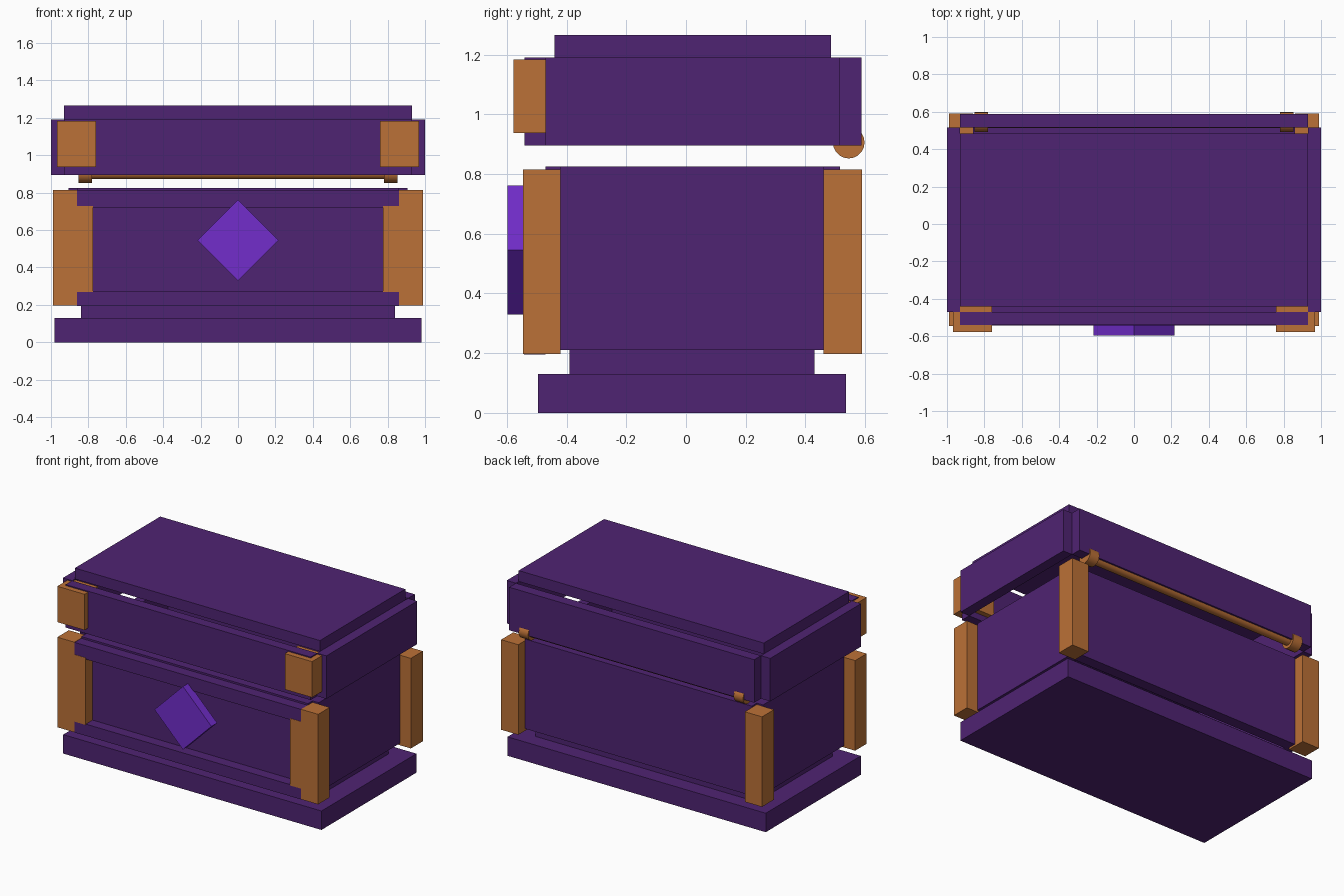
import bpy
import math

if "Cube" in bpy.data.objects:
    bpy.data.objects.remove(bpy.data.objects["Cube"])


def material(name, rgb):
    m = bpy.data.materials.new(name)
    m.diffuse_color = (*rgb, 1.0)
    m.use_nodes = True
    m.node_tree.nodes["Principled BSDF"].inputs["Base Color"].default_value = m.diffuse_color
    return m


PURPLE = material("dark purple", (0.078, 0.017, 0.170))
VIOLET = material("bright violet", (0.168, 0.026, 0.600))
COPPER = material("copper orange", (0.500, 0.165, 0.038))


def box(name, x, y, z, mat):
    """Box from (min, max) ranges on each axis."""
    bpy.ops.mesh.primitive_cube_add(size=1)
    ob = bpy.context.object
    ob.name = name
    for v in ob.data.vertices:
        v.co = [r[0] if c < 0 else r[1] for c, r in zip(v.co, (x, y, z))]
    ob.data.materials.append(mat)
    return ob


def pair(name, x, y, z, mat):
    """Box and its mirror image across x = 0."""
    box(name + "_right", x, y, z, mat)
    box(name + "_left", (-x[1], -x[0]), y, z, mat)


def bar(name, x, radius, sides=20):
    """Cylinder along x on the hinge axis."""
    bpy.ops.mesh.primitive_cylinder_add(
        vertices=sides, radius=radius, depth=x[1] - x[0],
        location=((x[0] + x[1]) / 2, 0.545, 0.905),
        rotation=(0, math.pi / 2, 0))
    ob = bpy.context.object
    ob.name = name
    ob.data.materials.append(COPPER)
    bpy.ops.object.shade_smooth_by_angle()


# Plinth and floor
box("plinth", (-0.98, 0.98), (-0.495, 0.535), (0, 0.13), PURPLE)
box("floor", (-0.84, 0.84), (-0.39, 0.43), (0.13, 0.21), PURPLE)

# Hollow chest body
box("body_front", (-0.86, 0.86), (-0.47, -0.40), (0.21, 0.825), PURPLE)
box("body_back", (-0.86, 0.86), (0.44, 0.515), (0.21, 0.825), PURPLE)
pair("body_side", (0.84, 0.907), (-0.42, 0.46), (0.21, 0.825), PURPLE)
box("upper_rail", (-0.86, 0.86), (-0.543, -0.47), (0.72, 0.813), PURPLE)
box("lower_rail", (-0.86, 0.86), (-0.543, -0.47), (0.195, 0.275), PURPLE)

# Corner posts, with inner trim on the front
pair("front_post", (0.86, 0.99), (-0.545, -0.42), (0.197, 0.815), COPPER)
pair("front_post_trim", (0.775, 0.86), (-0.545, -0.47), (0.27, 0.73), COPPER)
pair("back_post", (0.86, 0.99), (0.46, 0.59), (0.197, 0.815), COPPER)

# Diamond clasp
gem = box("diamond_clasp", (-0.153, 0.153), (-0.597, -0.535), (-0.153, 0.153), VIOLET)
gem.location.z = 0.545
gem.rotation_euler.y = math.pi / 4

# Lid: open frame of panels with a slab on top
box("lid_front", (-0.93, 0.93), (-0.54, -0.47), (0.895, 1.19), PURPLE)
box("lid_back", (-0.93, 0.93), (0.515, 0.588), (0.895, 1.19), PURPLE)
pair("lid_side", (0.93, 1.0), (-0.47, 0.515), (0.895, 1.19), PURPLE)
box("lid_top", (-0.93, 0.93), (-0.44, 0.485), (1.19, 1.265), PURPLE)
pair("lid_corner", (0.76, 0.967), (-0.578, -0.435), (0.937, 1.183), COPPER)

# Hinge rod and knuckles
bar("hinge_rod", (-0.85, 0.85), 0.033)
bar("hinge_knuckle_right", (0.78, 0.852), 0.053)
bar("hinge_knuckle_left", (-0.852, -0.78), 0.053)
